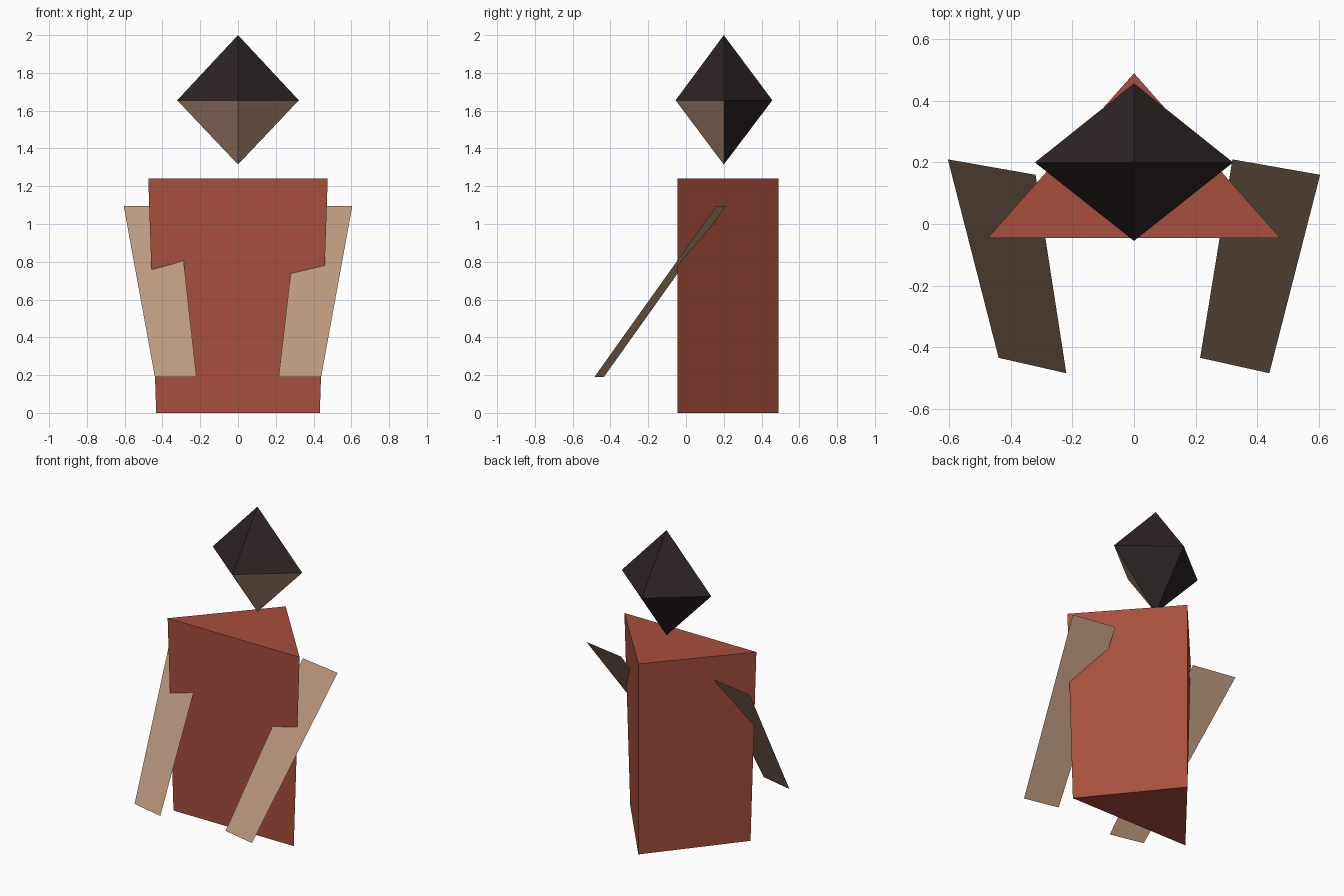
import bpy
import bmesh

cube = bpy.data.objects.get("Cube")
if cube:
    bpy.data.objects.remove(cube, do_unlink=True)


def material(name, rgb):
    mat = bpy.data.materials.new(name)
    mat.use_nodes = True
    mat.diffuse_color = (*rgb, 1)
    mat.node_tree.nodes["Principled BSDF"].inputs["Base Color"].default_value = (*rgb, 1)
    return mat


robe_red = material("robe red", (0.39, 0.077, 0.045))
skin_tan = material("skin tan", (0.49, 0.31, 0.205))
hair_dark = material("hair dark", (0.026, 0.017, 0.017))


def build(name, points, faces, mats, rule=None):
    """Flat-faced part; rule picks the material index from a face normal."""
    bm = bmesh.new()
    verts = [bm.verts.new(p) for p in points]
    for f in faces:
        bm.faces.new([verts[i] for i in f])
    if len(faces) > 1:
        bmesh.ops.recalc_face_normals(bm, faces=bm.faces[:])
    bm.normal_update()
    if rule:
        for face in bm.faces:
            face.material_index = rule(face.normal)
    mesh = bpy.data.meshes.new(name)
    bm.to_mesh(mesh)
    bm.free()
    for m in mats:
        mesh.materials.append(m)
    obj = bpy.data.objects.new(name, mesh)
    bpy.context.collection.objects.link(obj)
    return obj


# Body: triangular prism, a little narrower at the hem
def triangle(half_width, z):
    return [(-half_width, -0.045, z), (half_width, -0.045, z), (0, 0.49, z)]


sides = [(i, (i + 1) % 3, (i + 1) % 3 + 3, i + 3) for i in range(3)]
build("body", triangle(0.433, 0) + triangle(0.475, 1.24),
      [(2, 1, 0), (3, 4, 5)] + sides, [robe_red])

# Head: octahedron, with the two lower front faces as the bare face
ring = [(0.322, 0.2, 1.655), (0, 0.457, 1.655), (-0.322, 0.2, 1.655), (0, -0.055, 1.655)]
tips = [(0, 0.2, 2.0), (0, 0.2, 1.315)]
build("head", ring + tips,
      [(i, (i + 1) % 4, tip) for tip in (4, 5) for i in range(4)],
      [hair_dark, skin_tan], lambda n: int(n.z < 0 and n.y < 0))

# Arms: single tapered sheets sloping forward from the shoulders
for name, top_x, low_x in (("left_arm", (0.32, 0.605), (0.215, 0.44)),
                           ("right_arm", (-0.605, -0.32), (-0.44, -0.22))):
    build(name,
          [(low_x[0], -0.435, 0.19), (low_x[1], -0.485, 0.19),
           (top_x[1], 0.16, 1.095), (top_x[0], 0.21, 1.095)],
          [(0, 1, 2, 3)], [skin_tan])
